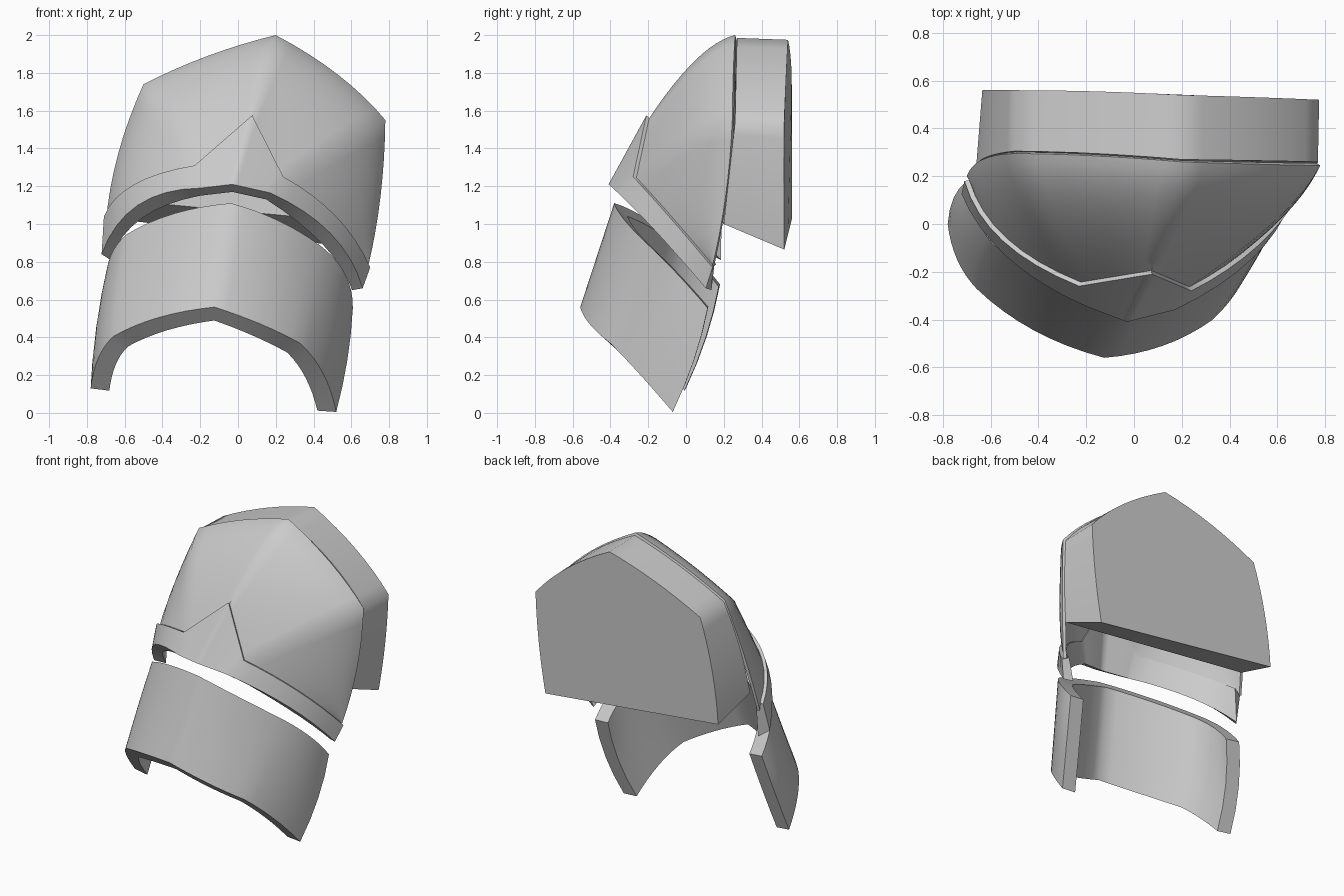
import bpy, bmesh, math
from mathutils import Vector as V

if "Cube" in bpy.data.objects:
    bpy.data.objects.remove(bpy.data.objects["Cube"])

N = 8                       # samples per profile span
CORE = V((0, 0.3, 1.1))     # centre of the armour, used to thin edges inward


def make(name, verts, faces, recalc=True, modifier=None, **settings):
    me = bpy.data.meshes.new(name)
    me.from_pydata([tuple(v) for v in verts], [], faces)
    if recalc:
        bm = bmesh.new()
        bm.from_mesh(me)
        bmesh.ops.recalc_face_normals(bm, faces=bm.faces)
        bm.to_mesh(me)
        bm.free()
    ob = bpy.data.objects.new(name, me)
    bpy.context.collection.objects.link(ob)
    bpy.ops.object.select_all(action='DESELECT')
    ob.select_set(True)
    bpy.context.view_layer.objects.active = ob
    if modifier:
        mod = ob.modifiers.new("shape", modifier)
        for key, value in settings.items():
            setattr(mod, key, value)
        bpy.ops.object.modifier_apply(modifier=mod.name)
    bpy.ops.object.shade_smooth_by_angle(angle=math.radians(45))
    return ob


def path(pts, mids):
    """Corner points joined by arcs through optional mid points."""
    out = [V(pts[0])]
    for a, m, b in zip(pts, mids, pts[1:]):
        a, b = V(a), V(b)
        m = V(m) if m else (a + b) / 2
        c = 2 * m - (a + b) / 2
        for i in range(1, N + 1):
            t = i / N
            out.append(a * (1 - t) ** 2 + c * 2 * t * (1 - t) + b * t * t)
    return out


def loft(name, rings):
    """Closed solid through rings of equal length, capped at both ends."""
    k = len(rings[0])
    verts = [p for r in rings for p in r]
    faces = [(i * k + j, i * k + (j + 1) % k, (i + 1) * k + (j + 1) % k, (i + 1) * k + j)
             for i in range(len(rings) - 1) for j in range(k)]
    faces += [tuple(range(k)), tuple(range(len(verts) - k, len(verts)))]
    return make(name, verts, faces)


# Shared edges: dome rim, and top / lower outer / lower inner edges of the trim
rim = path([(-.70, .20, 1.0), (-.5, .295, 1.74), (.2, .26, 2.0), (.78, .245, 1.55), (.69, .14, .78)],
           [(-.635, .27, 1.37), (-.16, .285, 1.89), (.53, .25, 1.79), (.755, .21, 1.15)])
top = path([(-.71, .18, 1.04), (-.23, -.26, 1.31), (.075, -.21, 1.575), (.24, -.28, 1.25), (.70, .14, .77)],
           [(-.55, -.07, 1.21), None, None, (.52, -.09, 1.04)])
low = path([(-.722, .125, .84), (-.2, -.345, 1.19), (-.03, -.41, 1.21), (.17, -.36, 1.165), (.66, .105, .66)],
           [(-.53, -.14, 1.10), None, None, (.49, -.15, .95)])
inner = path([(-.675, .185, .81), (-.2, -.28, 1.15), (-.03, -.34, 1.17), (.15, -.29, 1.13), (.605, .135, .65)],
             [(-.51, -.06, 1.03), None, None, (.45, -.08, .89)])

# Domed front shell: arcs from the rim down to the trim
M = 12
verts = []
for a, b in zip(rim, top):
    b = b.lerp(CORE, .03)
    c = V((a.x + .2 * (b.x - a.x), a.y + .42 * (b.y - a.y), a.z + .1 * (b.z - a.z)))
    for i in range(M + 1):
        t = i / M
        verts.append(a * (1 - t) ** 2 + c * 2 * t * (1 - t) + b * t * t)
w = M + 1
faces = [(u * w + v, u * w + v + 1, (u + 1) * w + v + 1, (u + 1) * w + v)
         for u in range(len(rim) - 1) for v in range(M)]
make("front_shell", verts, faces, recalc=False, modifier='SOLIDIFY', thickness=.02, offset=-1)

# Pointed trim band along the lower edge of the shell
loft("pointed_trim", [[a, b, c, a.lerp(CORE, .07)] for a, b, c in zip(top, low, inner)])

# Back block: solid five-sided body behind the shell
front_ring = path([(-.66, .25, 1.13), (-.5, .305, 1.73), (.2, .27, 1.985), (.77, .26, 1.54),
                   (.72, .2, 1.0), (-.66, .25, 1.13)],
                  [(-.605, .285, 1.44), (-.16, .295, 1.88), (.525, .265, 1.785), (.755, .23, 1.27), None])
back_ring = path([(-.635, .56, 1.025), (-.5, .56, 1.72), (.2, .54, 1.975), (.775, .52, 1.54),
                  (.70, .52, .865), (-.635, .56, 1.025)],
                 [(-.59, .56, 1.38), (-.16, .555, 1.87), (.525, .53, 1.775), (.75, .52, 1.2), None])
loft("back_block", [front_ring[:-1], back_ring[:-1]])

# Lower arm plate: arched shell between a lower and a slightly fuller upper edge
bottom_edge = path([(-.78, 0, .13), (-.66, -.27, .405), (-.125, -.56, .56), (.33, -.4, .368), (.52, -.07, .005)],
                   [(-.74, -.15, .29), (-.42, -.445, .505), (.12, -.51, .47), (.45, -.25, .21)])
top_edge = path([(-.70, .18, .68), (-.59, -.085, .945), (-.037, -.38, 1.11), (.43, -.2, .89), (.608, .115, .555)],
                [(-.675, .05, .83), (-.34, -.255, 1.055), (.21, -.325, 1.02), (.565, -.05, .74)])
hub = V((-.13, -.05, .05))
rise = V((.088, .185, .55))
rings = []
for p, t in zip(bottom_edge, top_edge):
    q = p + (hub - p).normalized() * .1
    s = t + (hub + rise - t).normalized() * .1
    side = (p.x + .13) / .65
    bulge = V((.015 * side, .02 * abs(side), 0))
    outer = [t * (1 - f) + p * f + bulge * 4 * f * (1 - f) for f in (0, .25, .5, .75, 1)]
    inside = [q * (1 - f) + s * f + bulge * 4 * f * (1 - f) for f in (0, .25, .5, .75, 1)]
    rings.append(outer + inside)
loft("lower_arm_plate", rings)
